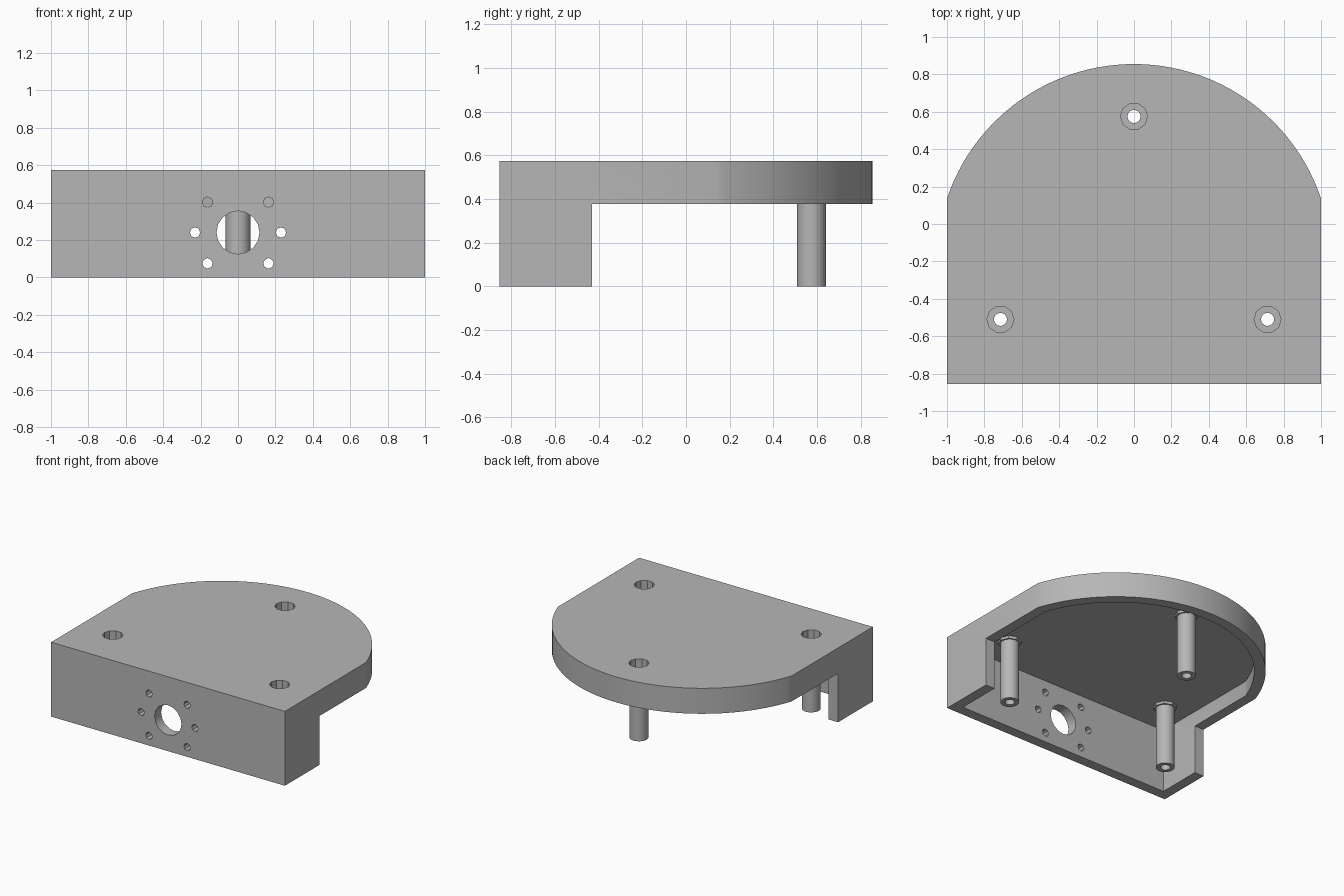
import bpy, bmesh, math

cube = bpy.data.objects.get("Cube")
if cube:
    bpy.data.objects.remove(cube, do_unlink=True)

HEIGHT, WALL, FRONT = 0.575, 0.08, -0.855
CEILING = HEIGHT - WALL
ARC_Y, ARC_R = -0.2, 1.055
POSTS = {"rear_post": (0, 0.575), "left_post": (0.714, -0.51), "right_post": (-0.714, -0.51)}

grey = bpy.data.materials.new("plain_grey")
grey.use_nodes = True
grey.diffuse_color = (0.47, 0.47, 0.47, 1)
grey.node_tree.nodes["Principled BSDF"].inputs["Base Color"].default_value = grey.diffuse_color


def prism(name, outline, z0, z1):
    """Extrude a closed xy outline between two heights."""
    bm = bmesh.new()
    face = bm.faces.new([bm.verts.new((x, y, z0)) for x, y in outline])
    top = bmesh.ops.extrude_face_region(bm, geom=[face])["geom"]
    verts = [v for v in top if isinstance(v, bmesh.types.BMVert)]
    bmesh.ops.translate(bm, verts=verts, vec=(0, 0, z1 - z0))
    bmesh.ops.recalc_face_normals(bm, faces=bm.faces)
    mesh = bpy.data.meshes.new(name)
    bm.to_mesh(mesh)
    bm.free()
    mesh.materials.append(grey)
    obj = bpy.data.objects.new(name, mesh)
    bpy.context.collection.objects.link(obj)
    return obj


def ring(x, y, r, sides):
    turn = 2 * math.pi / sides
    return [(x + r * math.cos(turn * i), y + r * math.sin(turn * i)) for i in range(sides)]


def body_outline(inset, segments=64):
    """Straight front and sides closed by a round back."""
    half, r = 1 - inset, ARC_R - inset
    start = math.acos(half / r)
    sweep = math.pi - 2 * start
    arc = [start + sweep * i / segments for i in range(segments + 1)]
    corners = [(-half, FRONT + inset), (half, FRONT + inset)]
    return corners + [(r * math.cos(a), ARC_Y + r * math.sin(a)) for a in arc]


def combine(target, tool, operation="DIFFERENCE"):
    """Apply a boolean and discard its tool."""
    bpy.context.view_layer.objects.active = target
    mod = target.modifiers.new("cut", "BOOLEAN")
    mod.operation, mod.object, mod.solver = operation, tool, "EXACT"
    bpy.ops.object.modifier_apply(modifier=mod.name)
    bpy.data.objects.remove(tool, do_unlink=True)


def front_hole(target, x, z, r, sides):
    tool = prism("hole_cutter", ring(0, 0, r, sides), -0.1, 0.1)
    tool.rotation_euler.x = math.pi / 2
    tool.location = (x, FRONT + WALL / 2, z)
    combine(target, tool)


def shade(obj):
    bpy.ops.object.select_all(action="DESELECT")
    obj.select_set(True)
    bpy.context.view_layer.objects.active = obj
    bpy.ops.object.shade_smooth_by_angle(angle=math.radians(25))


# Housing: hollow shell, with the rear part shallower than the front
housing = prism("housing", body_outline(0), 0, HEIGHT)
rear = [(-2, -0.43), (2, -0.43), (2, 2), (-2, 2)]
combine(housing, prism("rear_cutter", rear, -0.5, 0.378))
combine(housing, prism("cavity_cutter", body_outline(WALL), -0.5, CEILING))

# Motor opening and its ring of screw holes in the front wall
front_hole(housing, 0, 0.24, 0.115, 16)
for side in (-1, 1):
    for x, z in ((0.23, 0.24), (0.163, 0.402), (0.163, 0.075)):
        front_hole(housing, side * x, z, 0.028, 8)

# Screw head recesses in the top
for x, y in POSTS.values():
    combine(housing, prism("recess_cutter", ring(x, y, 0.072, 10), CEILING - 0.1, 1))
shade(housing)

# Hollow posts with a small collar under the top
for name, (x, y) in POSTS.items():
    post = prism(name, ring(x, y, 0.066, 32), 0, CEILING)
    combine(post, prism("collar", ring(x, y, 0.082, 8), CEILING - 0.02, CEILING + 0.002), "UNION")
    combine(post, prism("bore_cutter", ring(x, y, 0.035, 16), -0.1, 1))
    shade(post)
